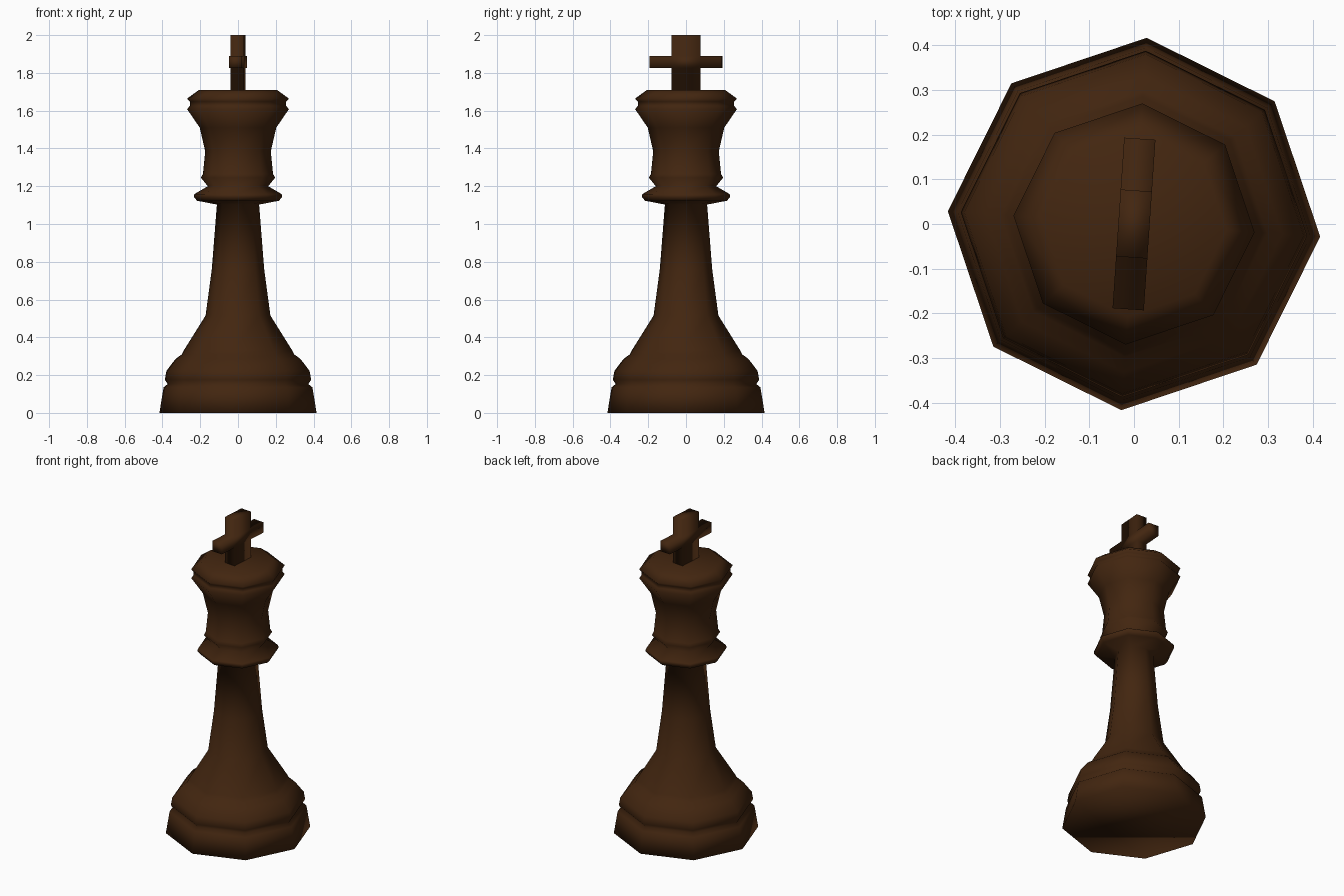
import bpy, bmesh, math
from mathutils import Matrix

if "Cube" in bpy.data.objects:
    bpy.data.objects.remove(bpy.data.objects["Cube"])

TURN = math.radians(-3.9)   # whole piece is slightly turned about z
SIDES = 8

wood = bpy.data.materials.new("dark walnut")
wood.diffuse_color = (0.055, 0.019, 0.005, 1)
wood.use_nodes = True
wood.node_tree.nodes["Principled BSDF"].inputs["Base Color"].default_value = wood.diffuse_color


def finish(bm, name):
    bmesh.ops.rotate(bm, verts=bm.verts, matrix=Matrix.Rotation(TURN, 3, 'Z'))
    bmesh.ops.recalc_face_normals(bm, faces=bm.faces)
    for f in bm.faces:
        f.smooth = True
    mesh = bpy.data.meshes.new(name)
    bm.to_mesh(mesh)
    bm.free()
    mesh.materials.append(wood)
    obj = bpy.data.objects.new(name, mesh)
    bpy.context.collection.objects.link(obj)


# turned body: (radius, height) profile swept into eight sides
profile = [
    (0.417, 0.0), (0.395, 0.135), (0.373, 0.153), (0.388, 0.175), (0.38, 0.222),
    (0.332, 0.285), (0.298, 0.31), (0.285, 0.335), (0.172, 0.515), (0.139, 0.76),
    (0.112, 1.103), (0.217, 1.123), (0.234, 1.142), (0.232, 1.158), (0.16, 1.2),
    (0.197, 1.245), (0.186, 1.265), (0.174, 1.385), (0.203, 1.51), (0.27, 1.608),
    (0.256, 1.625), (0.256, 1.648), (0.27, 1.664), (0.207, 1.71)]
bm = bmesh.new()
rings = [[bm.verts.new((r * math.cos(2 * math.pi * i / SIDES),
                        r * math.sin(2 * math.pi * i / SIDES), z))
          for i in range(SIDES)] for r, z in profile]
for a, b in zip(rings, rings[1:]):
    for i in range(SIDES):
        j = (i + 1) % SIDES
        bm.faces.new((a[i], a[j], b[j], b[i]))
bm.faces.new(rings[0][::-1])
bm.faces.new(rings[-1])
finish(bm, "turned_body")

# cross finial: plus-shaped outline extruded through its thickness
half = [(0.075, 1.70), (0.075, 1.825), (0.191, 1.825),
        (0.191, 1.89), (0.075, 1.89), (0.075, 2.0)]
outline = half + [(-y, z) for y, z in reversed(half)]
bm = bmesh.new()
face = bm.faces.new([bm.verts.new((-0.035, y, z)) for y, z in outline])
ext = bmesh.ops.extrude_face_region(bm, geom=[face])
bmesh.ops.translate(bm, vec=(0.07, 0, 0),
                    verts=[v for v in ext["geom"] if isinstance(v, bmesh.types.BMVert)])
finish(bm, "cross_finial")
